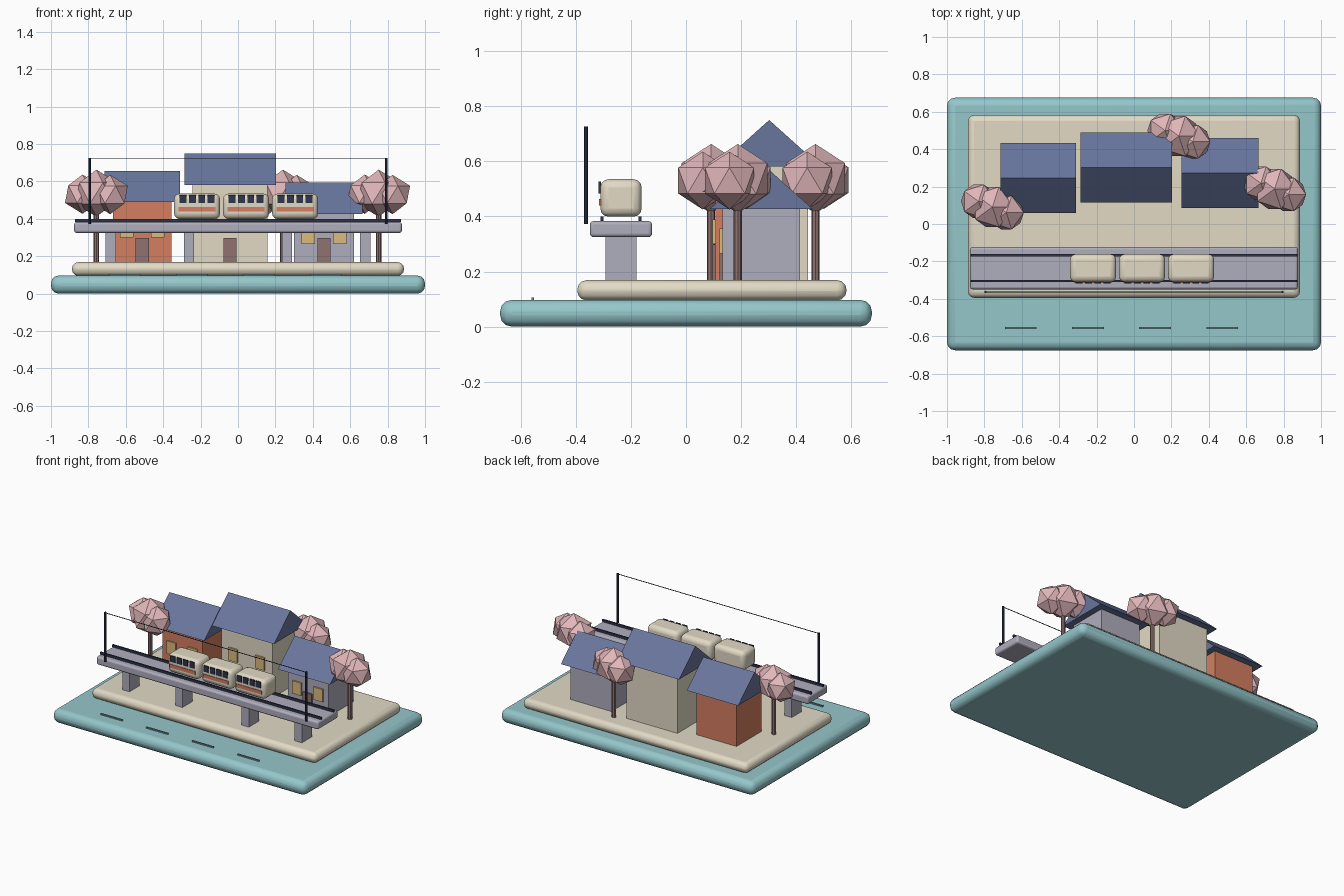
import bpy, bmesh, math

if "Cube" in bpy.data.objects:
    bpy.data.objects.remove(bpy.data.objects["Cube"])

COLORS = {
    "water": (.30, .57, .60), "cream": (.76, .70, .56), "orange": (.66, .21, .12),
    "stone": (.43, .42, .51), "roof": (.14, .18, .34), "pink": (.75, .47, .49),
    "bark": (.28, .17, .16), "glow": (.70, .50, .20), "dark": (.028, .036, .07),
    "wave": (.16, .26, .27),
}
mats = {}
for key, c in COLORS.items():
    mats[key] = bpy.data.materials.new(key)
    mats[key].diffuse_color = (*c, 1)


def finish(name, bm, loc, color):
    me = bpy.data.meshes.new(name)
    bm.normal_update()
    bm.to_mesh(me)
    bm.free()
    ob = bpy.data.objects.new(name, me)
    ob.location = loc
    me.materials.append(mats[color])
    bpy.context.collection.objects.link(ob)
    return ob


def box(name, loc, size, color, bevel=0, segs=3):
    bm = bmesh.new()
    bmesh.ops.create_cube(bm, size=1)
    bmesh.ops.scale(bm, vec=size, verts=bm.verts)
    ob = finish(name, bm, loc, color)
    if bevel:
        m = ob.modifiers.new("bevel", "BEVEL")
        m.width, m.segments = bevel, segs
        bpy.ops.object.select_all(action='DESELECT')
        ob.select_set(True)
        bpy.context.view_layer.objects.active = ob
        bpy.ops.object.shade_smooth_by_angle(angle=math.radians(35))
    return ob


def rod(name, loc, r, length, color, sides=8, axis="z"):
    bm = bmesh.new()
    bmesh.ops.create_cone(bm, cap_ends=True, segments=sides, radius1=r, radius2=r, depth=length)
    ob = finish(name, bm, loc, color)
    if axis == "x":
        ob.rotation_euler.y = math.pi / 2
    return ob


def gable_roof(name, loc, w, d, h):
    # triangular prism with its ridge along x, origin at eave level
    bm = bmesh.new()
    ends = [[bm.verts.new((x, y, z)) for y, z in ((-d / 2, 0), (d / 2, 0), (0, h))]
            for x in (-w / 2, w / 2)]
    a, b = ends
    bm.faces.new(a)
    bm.faces.new(b)
    for i in range(3):
        j = (i + 1) % 3
        bm.faces.new((a[i], a[j], b[j], b[i]))
    bmesh.ops.recalc_face_normals(bm, faces=bm.faces)
    return finish(name, bm, loc, "roof")


GROUND = 0.168

# Water slab and land slab
box("water_base", (0, 0, .0485), (2, 1.35, .097), "water", .042)
box("land", (0, .094, .132), (1.775, .977, .073), "cream", .033)
for i in range(4):
    box(f"wave_{i}", (-.605 + .359 * i, -.556, .1), (.17, .01, .012), "wave")

# Viaduct: deck, piers and rails
TY = -.236
box("viaduct_deck", (0, TY, .354), (1.752, .226, .058), "stone", .013)
for i, x in enumerate((-.68, -.262, .262, .68)):
    box(f"viaduct_pier_{i}", (x, TY, .25), (.056, .112, .17), "stone")
for i, s in enumerate((-1, 1)):
    box(f"rail_{i}", (0, TY + s * .069, .392), (1.745, .012, .016), "dark")

# Overhead line
for i, s in enumerate((-1, 1)):
    rod(f"line_mast_{i}", (s * .793, -.363, .549), .007, .354, "dark")
rod("overhead_wire", (0, -.363, .721), .0025, 1.586, "dark", 6, "x")

# Train cars with windows and stripe on the front side
for c in range(3):
    x = -.219 + .262 * c
    box(f"train_car_{c}", (x, TY, .467), (.246, .15, .136), "cream", .03)
    for k in range(4):
        box(f"car_{c}_window_{k}", (x - .075 + .05 * k, TY - .077, .505), (.037, .008, .043), "dark")
    box(f"car_{c}_stripe", (x, TY - .075, .452), (.2, .008, .024), "orange")

# Houses: walls, roof, door, two windows
for name, x, y, w, h, col in (("left", -.512, .247, .315, .321, "orange"),
                              ("middle", -.042, .302, .4, .414, "cream"),
                              ("right", .46, .273, .32, .259, "stone")):
    d = .28
    front = y - d / 2
    box(f"{name}_house_walls", (x, y, GROUND + h / 2), (w, d, h), col)
    gable_roof(f"{name}_house_roof", (x, y, GROUND + h), w + .09, .374, .168)
    box(f"{name}_house_door", (x, front - .004, GROUND + .065), (.07, .014, .13), "bark")
    for i, s in enumerate((-1, 1)):
        box(f"{name}_house_window_{i}", (x + s * w * .265, front - .004, GROUND + .55 * h),
            (.072, .014, .09), "glow")

# Trees: trunk plus three overlapping faceted blobs
for t, (x, y) in enumerate(((-.757, .091), (.752, .188), (.24, .47))):
    rod(f"tree_{t}_trunk", (x, y, .305), .015, .275, "bark")
    for k, (dx, dy, z, r) in enumerate(((0, 0, .537, .126), (-.074, .03, .532, .105),
                                        (.074, -.03, .53, .105))):
        bm = bmesh.new()
        bmesh.ops.create_icosphere(bm, subdivisions=1, radius=r)
        finish(f"tree_{t}_foliage_{k}", bm, (x + dx, y + dy, z), "pink")

for m in bpy.data.materials:
    if m.users and not m.is_grease_pencil:
        m.use_nodes = True
        m.node_tree.nodes["Principled BSDF"].inputs["Base Color"].default_value = m.diffuse_color
